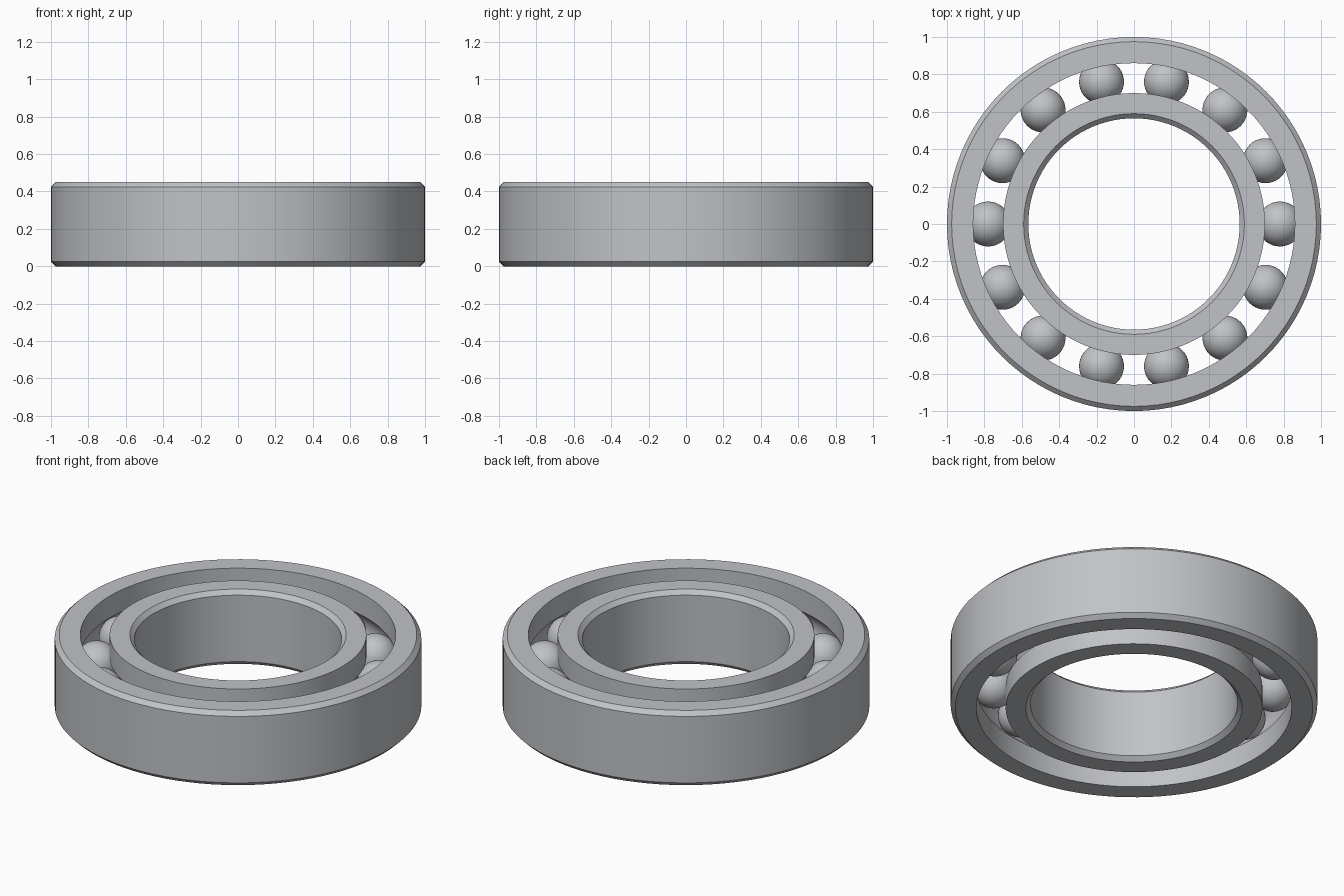
import bpy
import bmesh
from math import acos, cos, pi, radians, sin

if "Cube" in bpy.data.objects:
    bpy.data.objects.remove(bpy.data.objects["Cube"])

HEIGHT = 0.45
MID = HEIGHT / 2
CHAMFER = 0.025
PITCH = 0.78           # radius of the circle of ball centres
BALL_RADIUS = 0.12
GROOVE_RADIUS = 0.123
BALLS = 14
SEGMENTS = 96

steel = bpy.data.materials.new("brushed_steel")
steel.use_nodes = True
colour = (0.53, 0.545, 0.57, 1)
steel.diffuse_color = colour
steel.node_tree.nodes["Principled BSDF"].inputs["Base Color"].default_value = colour


def finish(name, bm):
    mesh = bpy.data.meshes.new(name)
    bm.to_mesh(mesh)
    bm.free()
    mesh.materials.append(steel)
    obj = bpy.data.objects.new(name, mesh)
    bpy.context.collection.objects.link(obj)
    bpy.ops.object.select_all(action="DESELECT")
    obj.select_set(True)
    bpy.context.view_layer.objects.active = obj
    bpy.ops.object.shade_smooth_by_angle(angle=radians(30))
    return obj


def race(name, outer_face, land):
    """Revolve a ring with a chamfered plain face and a grooved land."""
    side = 1 if outer_face > land else -1
    face_in = outer_face - side * CHAMFER
    half = acos(abs(land - PITCH) / GROOVE_RADIUS)
    profile = [(land, 0), (face_in, 0), (outer_face, CHAMFER),
               (outer_face, HEIGHT - CHAMFER), (face_in, HEIGHT), (land, HEIGHT)]
    # Ball groove, from top to bottom
    steps = 10
    for i in range(steps + 1):
        a = half * (1 - 2 * i / steps)
        profile.append((PITCH + side * GROOVE_RADIUS * cos(a),
                        MID + GROOVE_RADIUS * sin(a)))
    bm = bmesh.new()
    rings = []
    for s in range(SEGMENTS):
        t = 2 * pi * s / SEGMENTS
        rings.append([bm.verts.new((r * cos(t), r * sin(t), z)) for r, z in profile])
    count = len(profile)
    for s, ring in enumerate(rings):
        following = rings[(s + 1) % SEGMENTS]
        for i in range(count):
            j = (i + 1) % count
            bm.faces.new((ring[i], following[i], following[j], ring[j]))
    bmesh.ops.recalc_face_normals(bm, faces=bm.faces)
    return finish(name, bm)


# Outer and inner rings
race("outer_ring", 1.0, 0.86)
race("inner_ring", 0.565, 0.70)

# Rolling balls, sharing one mesh
bm = bmesh.new()
bmesh.ops.create_uvsphere(bm, u_segments=40, v_segments=24, radius=BALL_RADIUS)
first = finish("ball_1", bm)
for i in range(BALLS):
    ball = first
    if i:
        ball = bpy.data.objects.new(f"ball_{i + 1}", first.data)
        bpy.context.collection.objects.link(ball)
    t = 2 * pi * i / BALLS
    ball.location = (PITCH * cos(t), PITCH * sin(t), MID)
